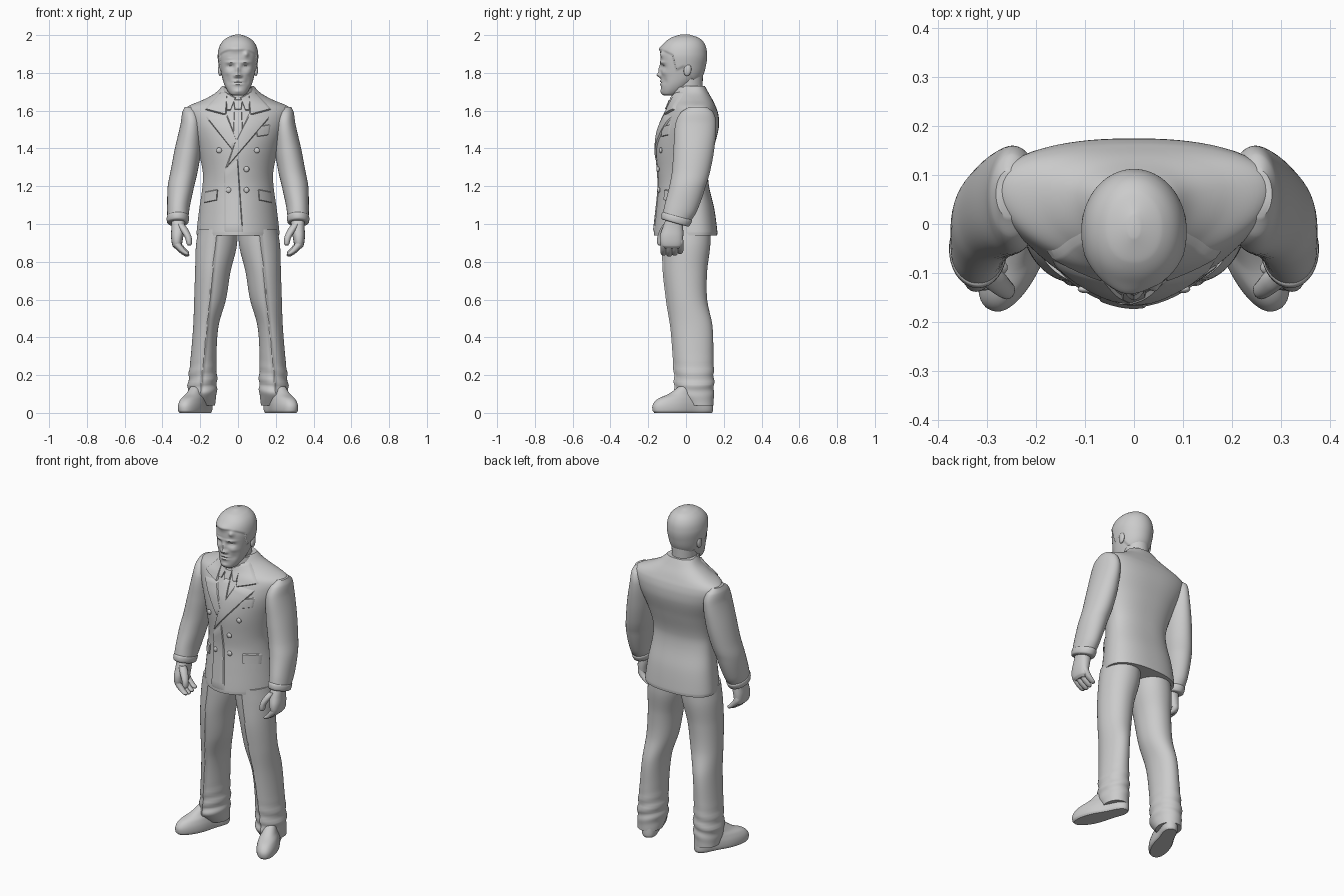
import bpy, bmesh, math
from math import sin, cos, pi, exp
from mathutils import Matrix, Vector
from mathutils.bvhtree import BVHTree

cube = bpy.data.objects.get("Cube")
if cube:
    bpy.data.objects.remove(cube, do_unlink=True)

clay = bpy.data.materials.new("clay_grey")
clay.use_nodes = True
GREY = (0.6, 0.6, 0.6, 1)
clay.diffuse_color = GREY
clay.node_tree.nodes["Principled BSDF"].inputs["Base Color"].default_value = GREY
SIDES = (("left", 1), ("right", -1))
parts = []


def finish(bm, name):
    mesh = bpy.data.meshes.new(name)
    bm.to_mesh(mesh)
    bm.free()
    obj = bpy.data.objects.new(name, mesh)
    bpy.context.collection.objects.link(obj)
    mesh.materials.append(clay)
    parts.append(obj)
    return obj


def power(value, p):
    return math.copysign(abs(value) ** (2 / p), value)


def smooth_rings(rings, steps):
    """Pass a smooth curve through the rings, sampled along the height."""
    def slope(i, k):
        a, b = rings[max(i - 1, 0)], rings[min(i + 1, len(rings) - 1)]
        return (b[k] - a[k]) / (b[0] - a[0])
    out = []
    for i in range(len(rings) - 1):
        a, b = rings[i], rings[i + 1]
        h = b[0] - a[0]
        for s in range(steps):
            t = s / steps
            u = t * t * (3 - 2 * t)
            row = [a[0] + h * t]
            for k in range(1, len(a)):
                bend = h * t * (1 - t) * ((1 - t) * slope(i, k) - t * slope(i + 1, k))
                row.append(a[k] * (1 - u) + b[k] * u + bend)
            out.append(row)
    return out + [list(rings[-1])]


def loft(name, rings, side=1, front=2, back=2, mid=0.5, sides=48, steps=6,
         turn=0, pivot=(0, 0, 0), shape=None):
    """Rings are (height, centre x, half width, front y, back y)."""
    bm = bmesh.new()
    loops = []
    for z, cx, w, yf, yb in smooth_rings(rings, steps):
        yc = yf + (yb - yf) * mid
        loop = []
        for i in range(sides):
            a = 2 * pi * i / sides
            p = front if sin(a) < 0 else back
            depth = yc - yf if sin(a) < 0 else yb - yc
            loop.append(bm.verts.new((cx + w * power(cos(a), p), yc + depth * power(sin(a), p), z)))
        loops.append(loop)
    for low, high in zip(loops, loops[1:]):
        for i in range(sides):
            j = (i + 1) % sides
            bm.faces.new((low[i], low[j], high[j], high[i]))
    bm.faces.new(loops[0])
    bm.faces.new(loops[-1])
    if shape:
        for v in bm.verts:
            shape(v)
    bmesh.ops.rotate(bm, verts=bm.verts, cent=pivot, matrix=Matrix.Rotation(turn, 3, "Z"))
    for v in bm.verts:
        v.co.x *= side
    bmesh.ops.recalc_face_normals(bm, faces=bm.faces)
    return finish(bm, name)


def ellipsoid(name, centre, size, turn=0):
    bm = bmesh.new()
    bmesh.ops.create_uvsphere(bm, u_segments=20, v_segments=12, radius=1)
    for v in bm.verts:
        v.co = Vector(centre) + Matrix.Rotation(turn, 3, "X") @ Vector(c * s for c, s in zip(v.co, size))
    return finish(bm, name)


# Jacket body
jacket = loft("jacket", [
    (.94, 0, .218, -.17, .165), (.96, 0, .219, -.17, .166), (1.08, 0, .205, -.157, .15),
    (1.2, 0, .188, -.146, .122), (1.28, 0, .187, -.15, .118), (1.4, 0, .215, -.158, .146),
    (1.5, 0, .255, -.146, .172), (1.56, 0, .278, -.124, .174), (1.6, 0, .284, -.104, .166),
    (1.625, 0, .262, -.093, .156), (1.655, 0, .19, -.08, .142), (1.69, 0, .125, -.07, .122),
    (1.73, 0, .083, -.05, .1)],
    front=1.8, back=2.4, mid=.64, sides=72)
surface = BVHTree.FromPolygons([v.co for v in jacket.data.vertices],
                               [list(p.vertices) for p in jacket.data.polygons])


def on_chest(x, z):
    hit = surface.ray_cast(Vector((x, -1, z)), Vector((0, 1, 0)))[0]
    return hit.y if hit else 0


def patch(name, corners, lift=.007, side=1, n=14):
    """Raised cloth panel laid over the jacket front, with its rim sunk in."""
    bm = bmesh.new()
    a, b, c, d = [Vector(p) for p in corners]
    grid = []
    for i in range(n + 1):
        row = []
        for j in range(n + 1):
            q = a.lerp(b, i / n).lerp(d.lerp(c, i / n), j / n)
            rim = i in (0, n) or j in (0, n)
            row.append(bm.verts.new((q.x * side, on_chest(q.x * side, q.y) + (.003 if rim else -lift), q.y)))
        grid.append(row)
    for r, s in zip(grid, grid[1:]):
        for j in range(n):
            bm.faces.new((r[j], r[j + 1], s[j + 1], s[j]))
    bm.normal_update()
    if sum(f.normal.y for f in bm.faces) > 0:
        bmesh.ops.reverse_faces(bm, faces=bm.faces)
    return finish(bm, name)


# Lapels, front overlap, pockets, shirt collar and tie
patch("front_overlap", [(-.075, 1.285), (0, 1.36), (.03, .945), (-.075, .945)], .005)
patch("right_lapel", [(.06, 1.59), (.178, 1.572), (.03, 1.39), (0, 1.43)], side=-1)
patch("left_lapel", [(.06, 1.59), (.178, 1.572), (-.075, 1.28), (-.02, 1.42)], .009)
for label, s in SIDES:
    patch(label + "_jacket_collar", [(.055, 1.7), (.09, 1.7), (.182, 1.605), (.06, 1.572)], .012, s)
    patch(label + "_shirt_collar", [(.01, 1.67), (.065, 1.7), (.06, 1.6), (.04, 1.6)], .009, s)
    patch(label + "_pocket_flap", [(.105, 1.185), (.182, 1.17), (.182, 1.11), (.11, 1.125)], .01, s)
patch("chest_pocket", [(.09, 1.515), (.175, 1.53), (.165, 1.47), (.1, 1.46)], .005)
patch("tie", [(-.02, 1.61), (.02, 1.61), (.03, 1.42), (-.03, 1.42)], .006)
patch("tie_knot", [(-.026, 1.66), (.026, 1.66), (.018, 1.605), (-.018, 1.605)], .012)

# Buttons
for i, (x, z) in enumerate([(.1, 1.39), (-.1, 1.39), (.045, 1.29), (-.05, 1.18), (.045, 1.18)]):
    ellipsoid(f"button_{i}", (x, on_chest(x, z) - .005, z), (.015, .008, .015))

# Neck and collar band
loft("neck", [(1.6, 0, .07, -.06, .09), (1.7, 0, .068, -.068, .088), (1.82, 0, .07, -.05, .09)])
loft("collar_band", [(1.64, 0, .1, -.075, .13), (1.69, 0, .088, -.076, .112), (1.725, 0, .077, -.074, .098)])

# Head, shaped by soft bumps: x, height, width, tall, push along y
BUMPS = [(0, 1.815, .013, .025, -.013), (0, 1.787, .017, .012, -.02), (.015, 1.783, .008, .007, -.006),
         (.04, 1.832, .02, .011, .014), (.038, 1.856, .026, .007, -.007), (.04, 1.83, .011, .005, -.006),
         (0, 1.756, .024, .006, -.006), (0, 1.739, .022, .006, -.006), (0, 1.748, .026, .003, .003),
         (0, 1.702, .022, .011, -.006), (.055, 1.8, .018, .012, -.005), (.05, 1.755, .014, .02, .005),
         (-.015, 1.925, .045, .02, -.012), (.045, 1.9, .013, .016, -.013)]
HAIRLINE = [(-.3, 1.92), (-.12, 1.915), (-.07, 1.89), (-.05, 1.81), (-.01, 1.83), (.04, 1.75), (.3, 1.7)]


def hairline(y):
    for (a, za), (b, zb) in zip(HAIRLINE, HAIRLINE[1:]):
        if y <= b:
            return za + (zb - za) * (y - a) / (b - a)


def sculpt(v):
    x, y, z = v.co
    cover = min(max((z - hairline(y)) / .012, 0), 1)
    out = Vector((x, y + .01, (z - 1.88) * .3))
    if cover and out.length:
        v.co += out.normalized() * .006 * cover
    if y < -.03:
        fade = min((-.03 - y) / .03, 1)
        for bx, bz, w, h, push in BUMPS:
            spots = {bx, -bx} if z < 1.88 else {bx}
            for sx in spots:
                v.co.y += fade * push * exp(-((x - sx) / w) ** 2 - ((z - bz) / h) ** 2)


loft("head", [(1.68, 0, .028, -.118, -.06), (1.69, 0, .045, -.128, -.03), (1.73, 0, .069, -.132, .03),
              (1.78, 0, .085, -.132, .08), (1.85, 0, .098, -.135, .102), (1.9, 0, .101, -.133, .106),
              (1.95, 0, .087, -.114, .094), (1.983, 0, .054, -.075, .063), (1.998, 0, .01, -.025, .015)],
     front=2.2, sides=112, steps=11, shape=sculpt)

TROUSERS = [(.04, .19, .068, -.01, .146), (.1, .189, .075, -.058, .148), (.15, .188, .077, -.056, .148),
            (.3, .182, .068, -.064, .145), (.46, .17, .067, -.078, .14), (.6, .148, .084, -.1, .112),
            (.75, .133, .094, -.117, .112), (.88, .115, .108, -.12, .128), (.97, .106, .104, -.12, .13)]
SLEEVE = [(1.02, .319, .055, -.126, .014), (1.1, .315, .06, -.11, .06), (1.2, .302, .07, -.088, .104),
          (1.28, .285, .072, -.074, .128), (1.4, .264, .07, -.066, .15), (1.53, .247, .057, -.056, .16),
          (1.59, .25, .045, -.028, .145), (1.62, .256, .026, .015, .11)]
CUFF = [(1.004, .319, .051, -.124, .01), (1.01, .319, .057, -.131, .018), (1.04, .318, .059, -.127, .032),
        (1.046, .317, .054, -.12, .03)]
PALM = [(.87, .322, .012, -.11, -.04), (.885, .323, .024, -.132, -.022), (.93, .322, .032, -.138, -.015),
        (.98, .317, .036, -.124, -.015), (1.04, .318, .036, -.1, -.02)]
THUMB = [(.885, .258, .006, -.142, -.13), (.895, .258, .014, -.152, -.118), (.93, .264, .018, -.152, -.112),
         (.97, .285, .022, -.138, -.09), (1.0, .305, .02, -.12, -.08)]
FINGER = [(.828, .27, .007, -.007, .007), (.836, .275, .017, -.015, .015), (.855, .297, .021, -.017, .017),
          (.885, .32, .021, -.018, .018), (.92, .325, .014, -.014, .014)]
SHOE = [(0, .185, .054, -.186, .14), (.012, .185, .061, -.196, .145), (.045, .185, .061, -.194, .145),
        (.075, .185, .054, -.165, .142), (.1, .185, .046, -.105, .136), (.14, .185, .04, -.045, .125)]


def waist_in(v):
    """Narrow the instep of a shoe and lift its arch ahead of the heel."""
    v.co.x = .185 + (v.co.x - .185) * (1 - .22 * exp(-((v.co.y - .04) / .07) ** 2))


def press(v):
    """Front crease of a trouser leg, and folds where it breaks over the shoe."""
    x, y, z = v.co
    if y < .03:
        v.co.y -= .007 * exp(-((x - .21 + .1 * z) / .007) ** 2)
    fold = .004 * exp(-((z - .17) / .07) ** 2) * sin(z * 95 + x * 25)
    v.co += Vector((x - .188, y - .045, 0)).normalized() * fold


def slant(v):
    """Tilt the end of the sleeve square to the forearm."""
    v.co.z -= .28 * (v.co.y + .055) * min(max((1.2 - v.co.z) / .12, 0), 1)


# Limbs, built once and repeated on the other side
for label, s in SIDES:
    loft(label + "_trouser_leg", TROUSERS, s, front=1.85, back=2.1, sides=96, steps=9, shape=press)
    loft(label + "_sleeve", SLEEVE, s, front=2.1, shape=slant)
    loft(label + "_cuff", CUFF, s, steps=3, shape=slant)
    loft(label + "_palm", PALM, s, front=2.4, back=2.4, sides=24)
    loft(label + "_thumb", THUMB, s, sides=16)
    for i in range(4):
        y, rise = -.118 + .029 * i, (.006, 0, .004, .014)[i]
        loft(f"{label}_finger_{i}", [(z + rise, x, w, f + y, b + y) for z, x, w, f, b in FINGER], s, sides=16)
    loft(label + "_shoe", SHOE, s, front=2.3, back=2.4, turn=.4, pivot=(.185, .08, 0), shape=waist_in)
    ellipsoid(label + "_ear", (.095 * s, .008, 1.815), (.011, .02, .032), -.15)

# Smooth shading with crisp edges
bpy.ops.object.select_all(action="DESELECT")
for obj in parts:
    obj.select_set(True)
bpy.context.view_layer.objects.active = jacket
bpy.ops.object.shade_smooth_by_angle(angle=math.radians(40))
